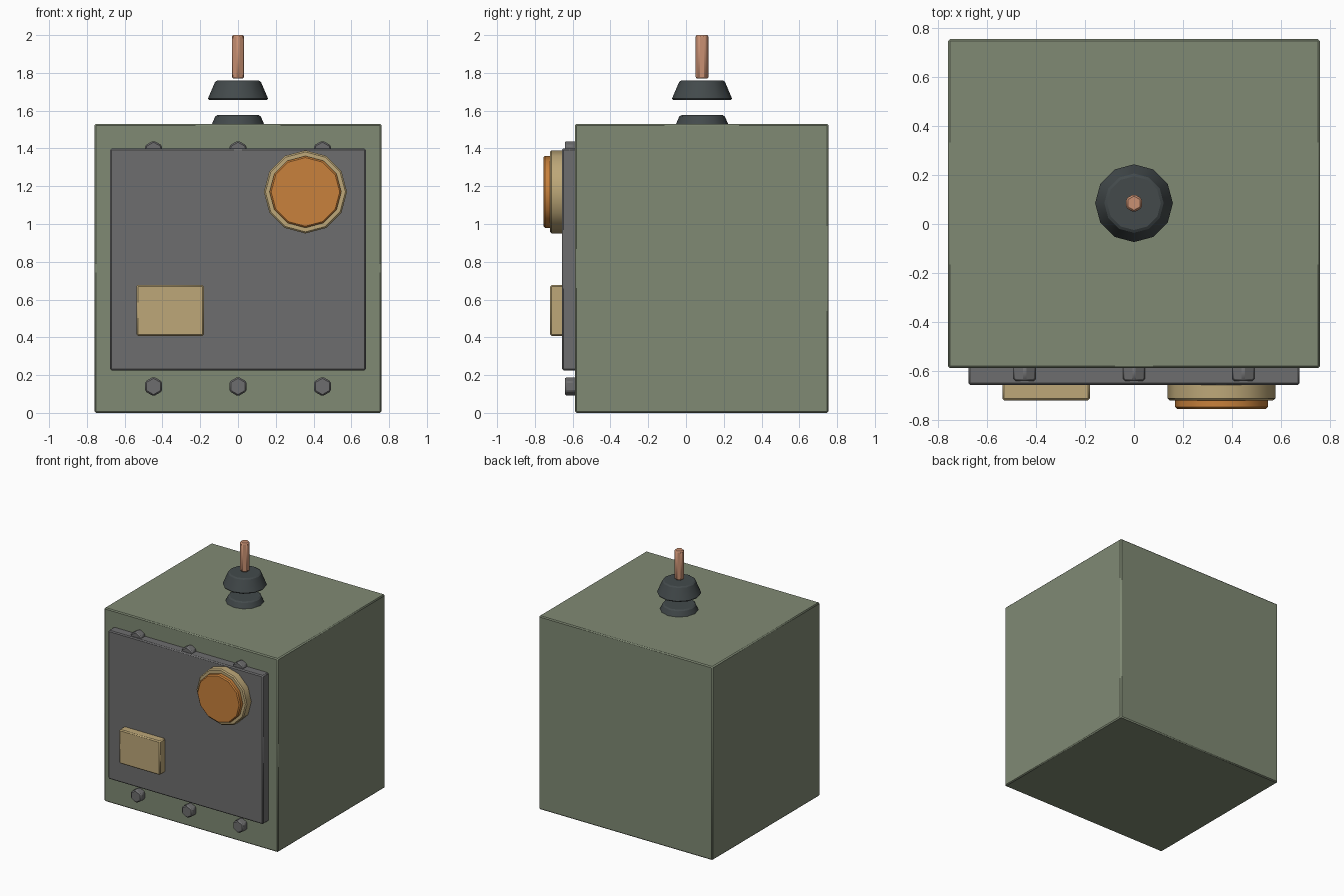
import bpy
import bmesh
from math import radians, cos, sin, tau
from mathutils import Matrix

cube = bpy.data.objects.get("Cube")
if cube:
    bpy.data.objects.remove(cube, do_unlink=True)


def material(name, r, g, b):
    m = bpy.data.materials.new(name)
    m.use_nodes = True
    m.diffuse_color = (r, g, b, 1)
    m.node_tree.nodes["Principled BSDF"].inputs["Base Color"].default_value = (r, g, b, 1)
    return m


GREEN = material("sage green paint", 0.216, 0.254, 0.175)
GREY = material("grey metal", 0.155, 0.155, 0.158)
BRASS = material("pale brass", 0.51, 0.39, 0.19)
AMBER = material("amber glass", 0.58, 0.22, 0.045)
COPPER = material("copper", 0.58, 0.28, 0.17)
CERAMIC = material("dark ceramic", 0.056, 0.068, 0.071)


def finish(name, bm, mat, bevel):
    bmesh.ops.recalc_face_normals(bm, faces=bm.faces)
    mesh = bpy.data.meshes.new(name)
    bm.to_mesh(mesh)
    bm.free()
    mesh.materials.append(mat)
    ob = bpy.data.objects.new(name, mesh)
    bpy.context.collection.objects.link(ob)
    # Narrow chamfer on the hard edges only
    mod = ob.modifiers.new("Chamfer", 'BEVEL')
    mod.width = bevel
    mod.segments = 1
    mod.limit_method = 'ANGLE'
    mod.angle_limit = radians(40)
    bpy.ops.object.select_all(action='DESELECT')
    ob.select_set(True)
    bpy.context.view_layer.objects.active = ob
    bpy.ops.object.shade_smooth_by_angle(angle=radians(35))
    return ob


def box(name, x, y, z, mat, bevel=0.008):
    """Box spanning the given (low, high) ranges."""
    bm = bmesh.new()
    bmesh.ops.create_cube(bm, size=1)
    for v in bm.verts:
        v.co = [lo + (c + 0.5) * (hi - lo) for c, (lo, hi) in zip(v.co, (x, y, z))]
    return finish(name, bm, mat, bevel)


def frustum(name, base, height, r1, r2, sides, mat, forward=False, bevel=0.008):
    """Prism or cone standing on base, pointing up or towards the front."""
    bm = bmesh.new()
    rings = []
    for r, h in ((r1, 0), (r2, height)):
        angles = [tau * (i / sides + 0.25) for i in range(sides)]
        rings.append([bm.verts.new((r * cos(a), r * sin(a), h)) for a in angles])
    for ring in rings:
        bm.faces.new(ring)
    for i in range(sides):
        j = (i + 1) % sides
        bm.faces.new((rings[0][i], rings[0][j], rings[1][j], rings[1][i]))
    turn = Matrix.Rotation(radians(90 if forward else 0), 4, 'X')
    bm.transform(Matrix.Translation(base) @ turn)
    return finish(name, bm, mat, bevel)


# Cabinet and front cover
FRONT, COVER = -0.588, -0.657
box("cabinet", (-0.76, 0.76), (FRONT, 0.755), (0, 1.53), GREEN)
box("front_cover", (-0.677, 0.677), (COVER, FRONT + 0.01), (0.225, 1.4), GREY)
box("nameplate", (-0.538, -0.18), (-0.72, COVER + 0.01), (0.408, 0.677), BRASS)

# Hexagonal bolts above and below the cover
for row, z in (("lower", 0.14), ("upper", 1.39)):
    for side, x in (("right", -0.447), ("middle", 0), ("left", 0.447)):
        frustum(f"{row}_{side}_bolt", (x, FRONT + 0.01, z), 0.063,
                0.052, 0.052, 6, GREY, forward=True)

# Round gauge
frustum("gauge_rim", (0.357, COVER + 0.01, 1.17), 0.073, 0.22, 0.22, 12, BRASS, forward=True)
frustum("gauge_lens", (0.357, -0.71, 1.17), 0.045, 0.19, 0.19, 12, AMBER, forward=True)

# Insulator skirts and terminal rod on the roof
AXIS_Y = 0.085
for name, z in (("lower_insulator", 1.473), ("upper_insulator", 1.657)):
    frustum(name, (0, AXIS_Y, z), 0.103, 0.162, 0.118, 12, CERAMIC)
frustum("terminal_rod", (0, AXIS_Y, 1.77), 0.23, 0.038, 0.038, 6, COPPER)
